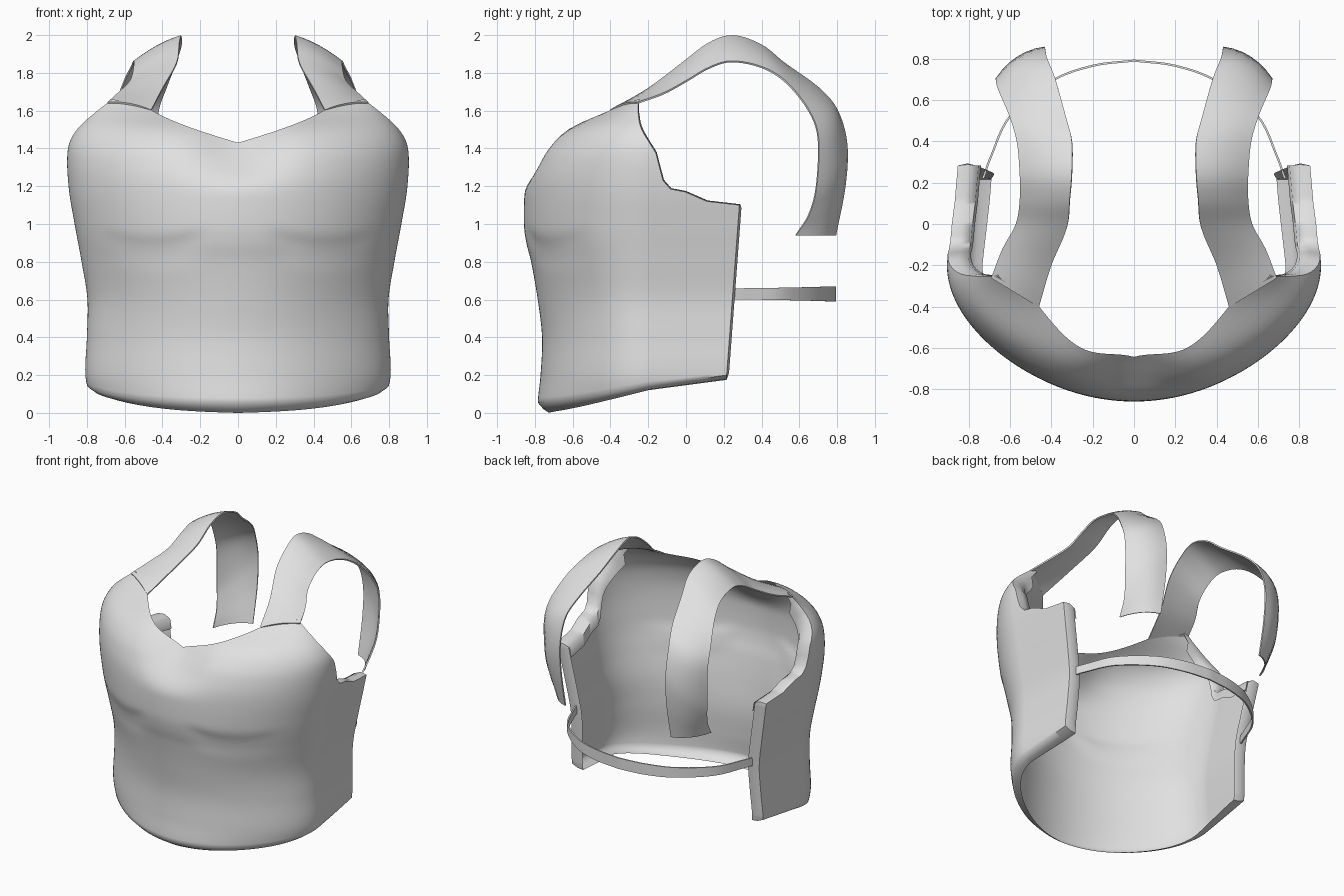
import bpy, bmesh, math
from mathutils import Vector

cube = bpy.data.objects.get("Cube")
if cube:
    bpy.data.objects.remove(cube)

grey = bpy.data.materials.new("plain grey")
grey.use_nodes = True
grey.diffuse_color = (0.75, 0.75, 0.75, 1)
grey.node_tree.nodes["Principled BSDF"].inputs["Base Color"].default_value = grey.diffuse_color


def lerp_table(table, t):
    """Straight interpolation through (position, value) pairs."""
    for (a, p), (b, q) in zip(table, table[1:]):
        if t <= b:
            return p + (q - p) * max(0, (t - a) / (b - a))
    return table[-1][1]


def smooth_table(table, t):
    """Curved interpolation through (position, value) pairs."""
    t = min(max(t, table[0][0]), table[-1][0])
    last = len(table) - 1
    k = next(i for i in range(last) if t <= table[i + 1][0])

    def slope(i):
        a, b = table[max(i - 1, 0)], table[min(i + 1, last)]
        return (b[1] - a[1]) / (b[0] - a[0])

    (a, p), (b, q) = table[k], table[k + 1]
    h = b - a
    u = (t - a) / h
    return (p * (1 + 2 * u) * (1 - u) ** 2 + q * u * u * (3 - 2 * u)
            + h * u * (1 - u) * (slope(k) * (1 - u) - slope(k + 1) * u))


def smoothstep(a, b, t):
    u = min(max((t - a) / (b - a), 0), 1)
    return u * u * (3 - 2 * u)


def add_grid(bm, rows_u, rows_v, point):
    grid = [[bm.verts.new(point(i, j)) for j in range(rows_v + 1)] for i in range(rows_u + 1)]
    for i in range(rows_u):
        for j in range(rows_v):
            bm.faces.new((grid[i][j], grid[i + 1][j], grid[i + 1][j + 1], grid[i][j + 1]))
    return grid


def finish(name, bm, thickness=0):
    mesh = bpy.data.meshes.new(name)
    bm.to_mesh(mesh)
    bm.free()
    mesh.materials.append(grey)
    mesh.shade_smooth()
    mesh.set_sharp_from_angle(angle=math.radians(60))
    obj = bpy.data.objects.new(name, mesh)
    bpy.context.collection.objects.link(obj)
    mirror = obj.modifiers.new("both sides", "MIRROR")
    mirror.use_clip = True
    if thickness:
        solid = obj.modifiers.new("thickness", "SOLIDIFY")
        solid.thickness = thickness
        solid.offset = 0
        split = obj.modifiers.new("crisp edges", "EDGE_SPLIT")
        split.split_angle = math.radians(50)


# Chest shell: half width and front depth by height, top outline by wrap position
WIDTH = [(0, .74), (.1, .785), (.2, .808), (.4, .80), (.6, .797), (.8, .828), (1, .865),
         (1.2, .897), (1.4, .9), (1.5, .855), (1.6, .76), (1.68, .68)]
DEPTH = [(0, .775), (.05, .785), (.2, .77), (.4, .762), (.6, .785), (.8, .82), (.9, .845),
         (1, .858), (1.2, .852), (1.3, .83), (1.4, .782), (1.5, .675), (1.6, .46), (1.67, .34)]
TOP = [(0, 1.43), (.43, 1.61), (.6, 1.65), (.8, 1.66), (.9, 1.57), (1, 1.44), (1.05, 1.36),
       (1.07, 1.24), (1.12, 1.185), (1.2, 1.17), (1.32, 1.12), (1.5, 1.1)]
SIDE_Y = -.2
COLS, ROWS = 75, 60


def wrap(i):
    return 1.5 * i / COLS


def shell_point(i, j):
    s = wrap(i)
    turn = min(s, 1) * math.pi / 2
    bottom = .055 + .09 * (1 - math.cos(turn)) ** 1.3 + .11 * max(s - 1, 0)
    z = bottom + (lerp_table(TOP, s) - bottom) * j / ROWS
    w, d = smooth_table(WIDTH, z), smooth_table(DEPTH, z)
    # wrap is slightly flattened on the diagonals, most at the waist
    amount = .045 - .02 * smoothstep(.5, 1, z) - .025 * smoothstep(1.4, 1.6, z)
    flat = 1 - amount * math.sin(2 * turn) ** 2
    x = w * math.sin(turn) * flat
    # hollow at the neckline and faint crease under the breasts
    d -= .115 * smoothstep(1.15, 1.43, z) * math.exp(-(x / .23) ** 2)
    crease = .88 + .7 * (x - .46) ** 2
    under = smoothstep(crease - .16, crease, z) * (1 - smoothstep(crease, crease + .07, z))
    d -= .012 * under * smoothstep(.12, .3, x) * (1 - smoothstep(.6, .8, x))
    y = SIDE_Y - (d + SIDE_Y) * math.cos(turn) * flat
    if s > 1:
        back = (s - 1) / .5
        y = SIDE_Y + back * (.2 + .075 * z - SIDE_Y)
        x *= 1 - .035 * back
    return Vector((x, y, z))


bm = bmesh.new()
shell = add_grid(bm, COLS, ROWS, shell_point)

# Folded rim along the hem, back edge and armhole, rounded by a middle row
path = [(i, 0) for i in range(COLS + 1)]
path += [(COLS, j) for j in range(1, ROWS + 1)]
path += [(i, ROWS) for i in range(COLS - 1, 34, -1)]
rim = []
for i, j in path:
    co, s = shell[i][j].co, wrap(i)
    inward = Vector((-co.x, max(0, SIDE_Y - co.y), 0)).normalized()
    if j == 0:
        fold = inward * (.06 + .03 * smoothstep(.8, 1.5, s))
        fold.z = -.055 + .03 * min(s, 1)
        swell = Vector((0, 0, -.008))
    elif j == ROWS:
        size = smoothstep(.7, 1, s)
        fold = inward * .1 * size
        fold.z = -.015
        swell = Vector((0, .005, .012)) * size
    else:
        fold = inward * .09
        swell = Vector((0, .012, 0))
    rim.append((shell[i][j], bm.verts.new(co + fold * .5 + swell), bm.verts.new(co + fold)))
for near, far in zip(rim, rim[1:]):
    for k in range(2):
        bm.faces.new((far[k], near[k], near[k + 1], far[k + 1]))

# Armhole rim turns down on the inside
lip = [ring[2] for (i, j), ring in zip(path, rim) if j == ROWS and wrap(i) > .85]
tucked = [bm.verts.new(v.co + Vector((-.012, 0, -.07))) for v in lip]
for k in range(len(lip) - 1):
    bm.faces.new((lip[k + 1], lip[k], tucked[k], tucked[k + 1]))
finish("chest_shell", bm)

# Shoulder straps: ribbon between an inner and an outer edge
INNER = [(.46, -.4, 1.6), (.4, -.2, 1.715), (.325, -.02, 1.85), (.31, .12, 1.955), (.3, .25, 1.995),
         (.3, .4, 1.945), (.33, .52, 1.85), (.38, .7, 1.72), (.42, .8, 1.6), (.43, .85, 1.42),
         (.43, .84, 1.2), (.43, .79, .94)]
OUTER = [(.69, -.26, 1.64), (.635, -.12, 1.69), (.57, 0, 1.755), (.55, .12, 1.825), (.55, .24, 1.86),
         (.565, .4, 1.83), (.605, .53, 1.75), (.655, .65, 1.6), (.665, .7, 1.45), (.655, .69, 1.2),
         (.63, .65, 1.05), (.61, .58, .94)]


def along(points, t):
    return Vector([smooth_table(list(enumerate(axis)), t * (len(points) - 1)) for axis in zip(*points)])


def strap_point(i, j):
    t, across = j / 55, i / 6
    p = along(INNER, t).lerp(along(OUTER, t), across)
    bulge = across * (1 - across)
    behind = smoothstep(.45, .75, t)
    return p + bulge * Vector((.08, .14, 0)) * behind + bulge * Vector((0, 0, .06)) * (1 - behind)


bm = bmesh.new()
add_grid(bm, 6, 55, strap_point)
finish("shoulder_straps", bm, .01)

# Thin band across the back
BAND = [(.73, .22, .03), (.69, .33, .03), (.6, .52, .033), (.4, .69, .037), (.2, .765, .04), (0, .79, .04)]


def band_point(i, j):
    x, y, half = along(BAND, i / 30)
    return Vector((x, y, .63 + half * (j - 1)))


bm = bmesh.new()
add_grid(bm, 30, 2, band_point)
finish("back_band", bm, .01)
